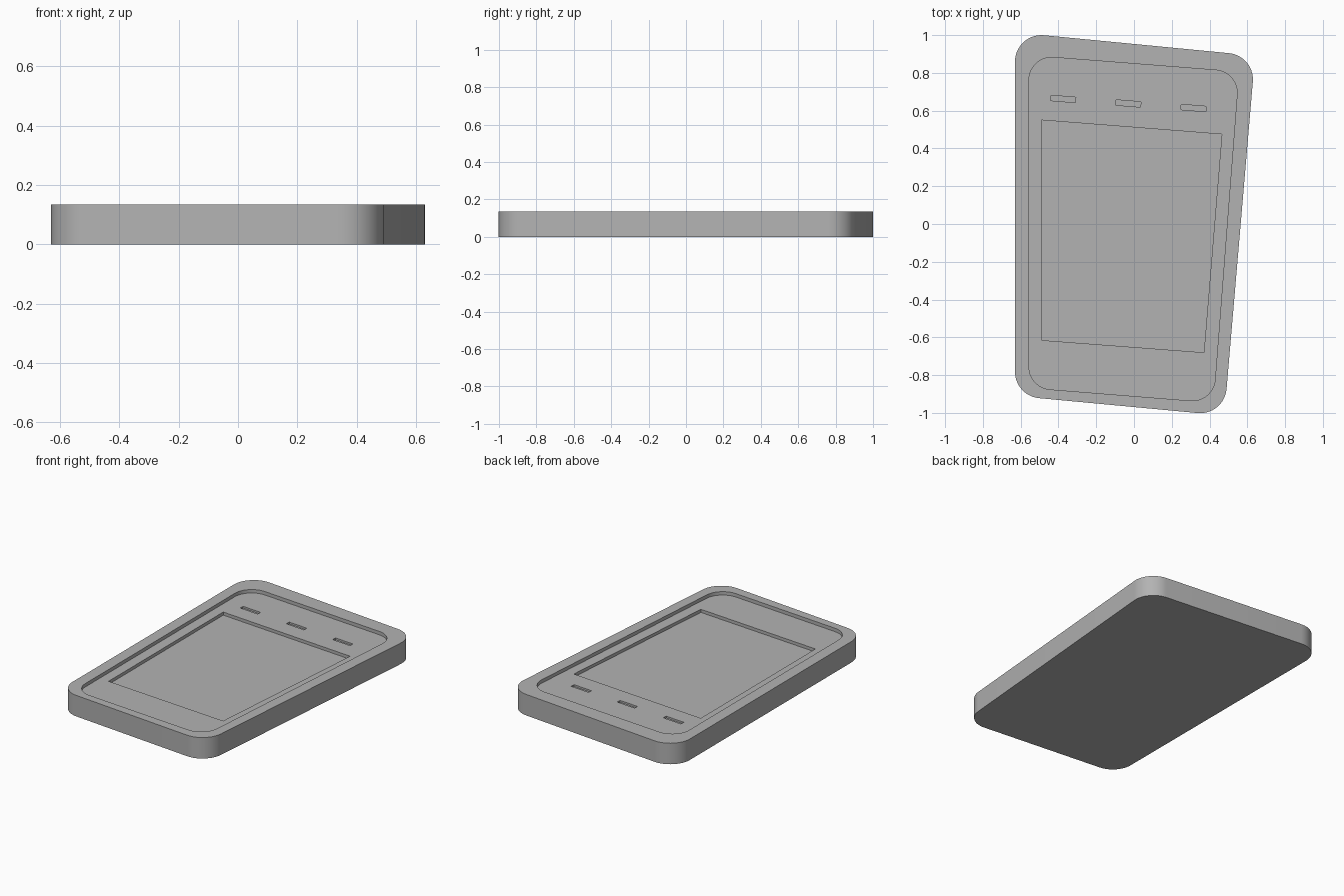
import bpy, bmesh, math
from mathutils import Vector

if "Cube" in bpy.data.objects:
    bpy.data.objects.remove(bpy.data.objects["Cube"])

HEIGHT = 0.135
PANEL_Z = HEIGHT - 0.022
SCREEN_Z = PANEL_Z - 0.02
SLOT_Z = PANEL_Z - 0.012

grey = bpy.data.materials.new("plain grey")
grey.use_nodes = True
colour = (0.45, 0.45, 0.45, 1)
grey.diffuse_color = colour
grey.node_tree.nodes["Principled BSDF"].inputs["Base Color"].default_value = colour


def rounded(corners, radius, steps=14):
    """Outline of a polygon with each corner replaced by a tangent arc."""
    points = [Vector(c) for c in corners]
    if radius == 0:
        return points
    outline = []
    for i, p in enumerate(points):
        a = (points[i - 1] - p).normalized()
        b = (points[(i + 1) % len(points)] - p).normalized()
        half = a.angle(b) / 2
        centre = p + (a + b).normalized() * radius / math.sin(half)
        start = p + a * radius / math.tan(half) - centre
        end = p + b * radius / math.tan(half) - centre
        for k in range(steps + 1):
            t = k / steps
            sweep = math.pi - 2 * half
            arm = (start * math.sin((1 - t) * sweep) + end * math.sin(t * sweep)) / math.sin(sweep)
            outline.append(centre + arm)
    return outline


def prism(name, corners, radius, bottom, top):
    bm = bmesh.new()
    base = bm.faces.new([bm.verts.new((p.x, p.y, bottom)) for p in rounded(corners, radius)])
    grown = bmesh.ops.extrude_face_region(bm, geom=[base])
    verts = [g for g in grown["geom"] if isinstance(g, bmesh.types.BMVert)]
    bmesh.ops.translate(bm, verts=verts, vec=(0, 0, top - bottom))
    bmesh.ops.recalc_face_normals(bm, faces=bm.faces)
    mesh = bpy.data.meshes.new(name)
    bm.to_mesh(mesh)
    bm.free()
    mesh.materials.append(grey)
    obj = bpy.data.objects.new(name, mesh)
    bpy.context.collection.objects.link(obj)
    return obj


def carve(target, cutter):
    cutter.hide_render = True
    mod = target.modifiers.new("carve", "BOOLEAN")
    mod.operation = "DIFFERENCE"
    mod.solver = "EXACT"
    mod.object = cutter
    bpy.ops.object.select_all(action="DESELECT")
    bpy.context.view_layer.objects.active = target
    target.select_set(True)
    bpy.ops.object.modifier_apply(modifier=mod.name)
    bpy.data.objects.remove(cutter)


# Skewed slab body
body = prism("device_body", [(-0.63, -0.91), (0.478, -1.014), (0.641, 0.891), (-0.63, 1.014)],
             0.14, 0, HEIGHT)

# Sunken front panel
carve(body, prism("panel_cutter", [(-0.556, -0.867), (0.42, -0.945), (0.555, 0.805), (-0.556, 0.892)],
                  0.12, PANEL_Z, HEIGHT + 0.1))

# Screen recess
carve(body, prism("screen_cutter", [(-0.49, -0.615), (0.37, -0.68), (0.465, 0.475), (-0.49, 0.55)],
                  0, SCREEN_Z, HEIGHT + 0.1))

# Three shallow slots above the screen
along = Vector((1, -0.079)).normalized() * 0.066
across = Vector((0.079, 1)).normalized() * 0.014
for i in (-1, 0, 1):
    c = Vector((-0.03 + 0.345 * i, 0.638 - 0.024 * i))
    quad = [c - along - across, c + along - across, c + along + across, c - along + across]
    carve(body, prism("slot_cutter", quad, 0, SLOT_Z, HEIGHT + 0.1))

bpy.ops.object.shade_smooth_by_angle(angle=math.radians(30))
